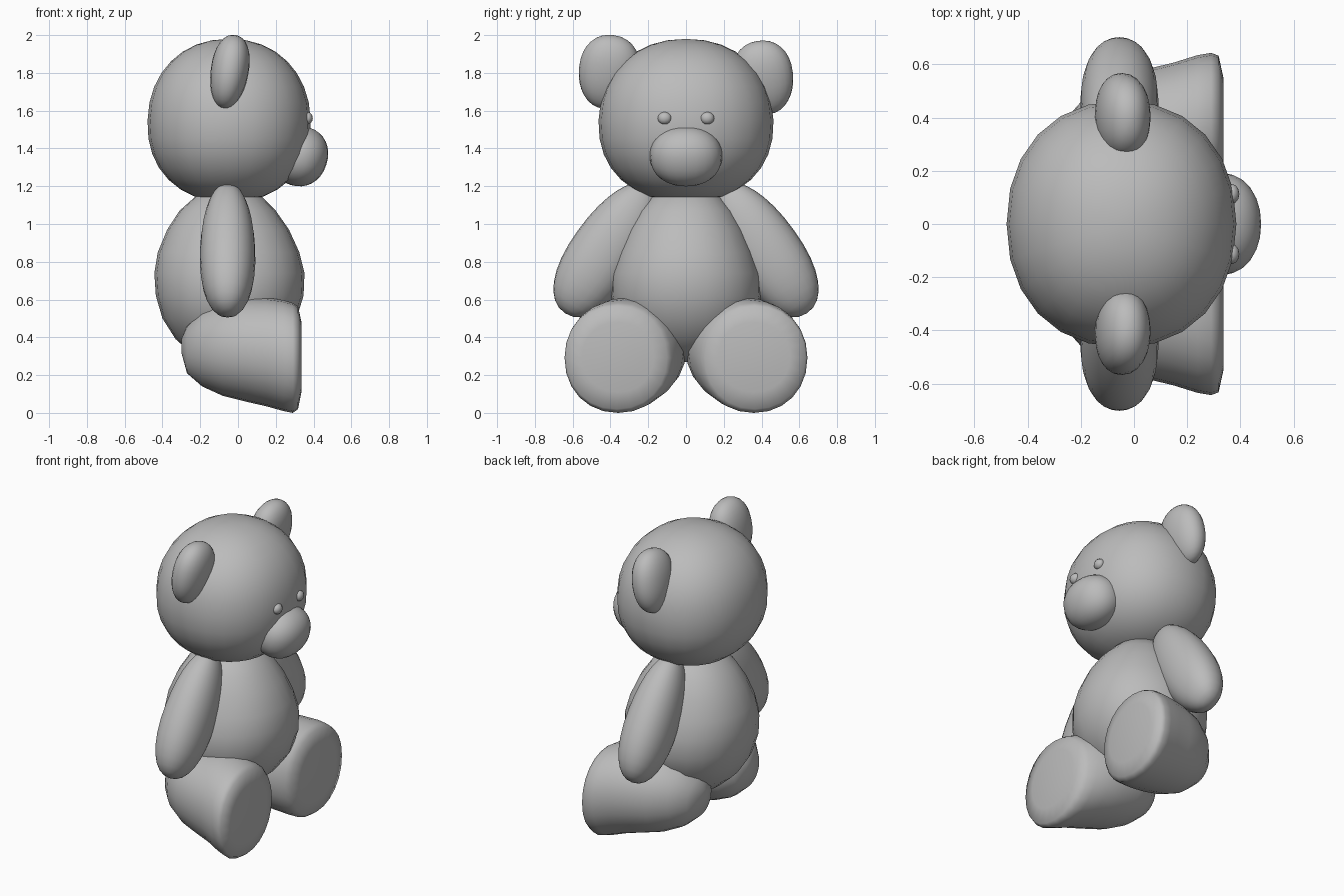
import bpy, bmesh
from math import sin, cos, pi, radians
from mathutils import Matrix, Vector

cube = bpy.data.objects.get("Cube")
if cube:
    bpy.data.objects.remove(cube, do_unlink=True)

grey = bpy.data.materials.new("plush_grey")
grey.use_nodes = True
colour = (0.5, 0.5, 0.5, 1)
grey.diffuse_color = colour
grey.node_tree.nodes["Principled BSDF"].inputs["Base Color"].default_value = colour


def squared(c, box):
    """Signed power; box below 1 makes round shapes squarer."""
    return abs(c) ** box * (1 if c > 0 else -1) if abs(c) > 1e-4 else 0


def finish(name, bm):
    bmesh.ops.recalc_face_normals(bm, faces=bm.faces)
    mesh = bpy.data.meshes.new(name)
    bm.to_mesh(mesh)
    bm.free()
    mesh.materials.append(grey)
    obj = bpy.data.objects.new(name, mesh)
    bpy.context.collection.objects.link(obj)
    bpy.ops.object.select_all(action="DESELECT")
    obj.select_set(True)
    bpy.context.view_layer.objects.active = obj
    bpy.ops.object.shade_smooth_by_angle(angle=radians(60))


def ellipsoid(name, centre, radii, tilt=(0, 0), taper=0, box=1, segments=24):
    """Ball scaled to radii, tapered along z, tilted about x then y."""
    bm = bmesh.new()
    bmesh.ops.create_uvsphere(bm, u_segments=segments, v_segments=segments * 2 // 3, radius=1)
    for v in bm.verts:
        x, y, z = [squared(c, box) for c in v.co]
        k = 1 - taper * z
        v.co = (x * k * radii[0], y * k * radii[1], z * radii[2])
    turn = Matrix.Rotation(radians(tilt[1]), 4, "Y") @ Matrix.Rotation(radians(tilt[0]), 4, "X")
    bm.transform(Matrix.Translation(centre) @ turn)
    finish(name, bm)


def loft(name, stations, u, v, box, sides=24):
    """Skin of squared rings; each station is (centre, radius along u, radius along v)."""
    bm = bmesh.new()
    rings = []
    for centre, ru, rv in stations:
        ring = []
        for i in range(sides):
            a = 2 * pi * i / sides
            offset = Vector(u) * ru * squared(cos(a), box) + Vector(v) * rv * squared(sin(a), box)
            ring.append(bm.verts.new(Vector(centre) + offset))
        rings.append(ring)
    for low, high in zip(rings, rings[1:]):
        for i in range(sides):
            j = (i + 1) % sides
            bm.faces.new((low[i], low[j], high[j], high[i]))
    bm.faces.new(rings[0])
    bm.faces.new(rings[-1])
    finish(name, bm)


X, Y, Z = (1, 0, 0), (0, 1, 0), (0, 0, 1)

# Head and face
ellipsoid("head", (-0.047, 0, 1.548), (0.432, 0.463, 0.432), taper=0.03, box=0.92)
ellipsoid("muzzle", (0.325, 0, 1.36), (0.15, 0.192, 0.16), tilt=(0, 18), box=0.93)

# Egg-shaped body: height, back x, front x, half width
outline = [(0.27, -0.12, 0.02, 0.06), (0.31, -0.24, 0.13, 0.17),
           (0.39, -0.33, 0.23, 0.28), (0.5, -0.4, 0.31, 0.365),
           (0.62, -0.435, 0.347, 0.4), (0.74, -0.443, 0.352, 0.395),
           (0.85, -0.425, 0.325, 0.36), (0.97, -0.375, 0.27, 0.31),
           (1.07, -0.31, 0.2, 0.25), (1.15, -0.22, 0.12, 0.175), (1.2, -0.1, 0, 0.06)]
loft("body", [(((b + f) / 2, 0, z), (f - b) / 2, w) for z, b, f, w in outline], X, Y, 0.94)

# Leg rings: x, inner y, outer y, bottom z, top z
rings = [(-0.3, 0.2, 0.27, 0.32, 0.39), (-0.27, 0.12, 0.38, 0.21, 0.46),
         (-0.19, 0.04, 0.47, 0.14, 0.54), (-0.08, 0.01, 0.54, 0.09, 0.59),
         (0.04, 0.0, 0.58, 0.06, 0.61), (0.15, 0.015, 0.607, 0.035, 0.61),
         (0.24, 0.05, 0.635, 0.01, 0.597), (0.29, 0.075, 0.643, 0.0, 0.582),
         (0.318, 0.1, 0.633, 0.02, 0.565), (0.336, 0.17, 0.55, 0.11, 0.48)]

for side, s in (("right", -1), ("left", 1)):
    ellipsoid(f"eye_{side}", (0.368, s * 0.113, 1.56), (0.028, 0.037, 0.033), segments=12)
    ellipsoid(f"ear_{side}", (-0.045, s * 0.41, 1.79 - s * 0.015), (0.1, 0.158, 0.198),
              tilt=(s * 10, 9), taper=-0.08, box=0.93)
    ellipsoid(f"arm_{side}", (-0.055, s * 0.42, 0.865), (0.146, 0.183, 0.403),
              tilt=(s * 33, 0), taper=0.1, box=0.92)
    loft(f"leg_{side}", [((x, s * (a + b) / 2, (lo + hi) / 2), (b - a) / 2, (hi - lo) / 2)
                         for x, a, b, lo, hi in rings], Y, Z, 0.95)
